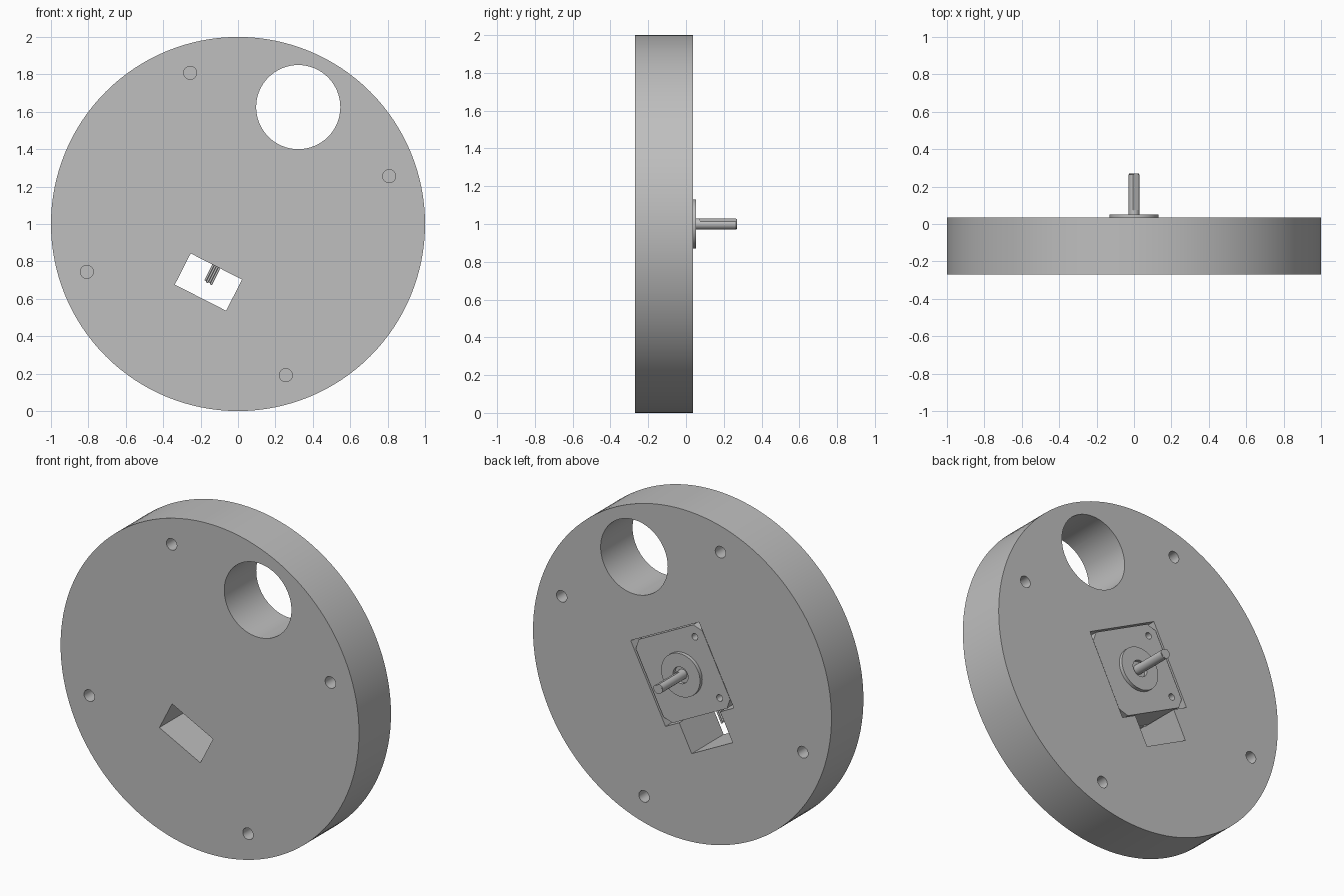
import bpy, bmesh
from math import radians, pi
from mathutils import Matrix, Vector

if "Cube" in bpy.data.objects:
    bpy.data.objects.remove(bpy.data.objects["Cube"])

grey = bpy.data.materials.new("plain_grey")
grey.use_nodes = True
colour = (0.52, 0.52, 0.52, 1)
grey.diffuse_color = colour
grey.node_tree.nodes["Principled BSDF"].inputs["Base Color"].default_value = colour

# The motor and its pocket are turned about the disc axis
CENTRE = Matrix.Translation((0, 0, 1))
TURNED = CENTRE @ Matrix.Rotation(radians(27), 4, 'Y')


def make(name, bm, frame):
    bm.transform(frame)
    bmesh.ops.recalc_face_normals(bm, faces=bm.faces)
    mesh = bpy.data.meshes.new(name)
    bm.to_mesh(mesh)
    bm.free()
    mesh.materials.append(grey)
    obj = bpy.data.objects.new(name, mesh)
    bpy.context.collection.objects.link(obj)
    return obj


def rod(name, x, z, r, y0, y1, frame=CENTRE, sides=32, r_end=None):
    """Cylinder or cone along y."""
    bm = bmesh.new()
    bmesh.ops.create_cone(bm, cap_ends=True, segments=sides, radius1=r_end or r,
                          radius2=r, depth=y1 - y0)
    place = Matrix.Translation((x, (y0 + y1) / 2, z)) @ Matrix.Rotation(pi / 2, 4, 'X')
    return make(name, bm, frame @ place)


def block(name, x0, x1, y0, y1, z0, z1, chamfer=0):
    bm = bmesh.new()
    bmesh.ops.create_cube(bm, size=1)
    bm.transform(Matrix.Translation(((x0 + x1) / 2, (y0 + y1) / 2, (z0 + z1) / 2))
                 @ Matrix.Diagonal((x1 - x0, y1 - y0, z1 - z0, 1)))
    if chamfer:
        along = [e for e in bm.edges
                 if abs((e.verts[0].co - e.verts[1].co).y) > 0.01]
        bmesh.ops.bevel(bm, geom=along, offset=chamfer, segments=1, affect='EDGES')
    return make(name, bm, TURNED)


def cut(target, cutters):
    bpy.context.view_layer.objects.active = target
    for c in cutters:
        mod = target.modifiers.new("cut", 'BOOLEAN')
        mod.operation = 'DIFFERENCE'
        mod.solver = 'EXACT'
        mod.object = c
        bpy.ops.object.modifier_apply(modifier=mod.name)
        bpy.data.objects.remove(c)


FRONT, BACK = -0.27, 0.036

# Disc with the large opening, motor pocket, wire window and blind screw holes
disc = rod("disc", 0, 0, 1, FRONT, BACK, sides=128)
cutters = [rod("opening", 0.322, 0.625, 0.225, -0.5, 0.5, sides=64),
           block("pocket", -0.257, 0.257, -0.21, 0.2, -0.257, 0.257),
           block("window", -0.154, 0.154, -0.5, 0.5, -0.442, -0.255)]
for k in range(4):
    spot = Matrix.Rotation(k * pi / 2, 3, 'Y') @ Vector((0.808, 0, 0.256))
    for y0, y1 in ((-0.4, FRONT + 0.1), (BACK - 0.1, 0.2)):
        cutters.append(rod("screw_hole", spot.x, spot.z, 0.035, y0, y1))
cut(disc, cutters)

# Motor body with chamfered corners and four mounting holes
FACE = 0.03
body = block("motor_body", -0.25, 0.25, -0.205, FACE, -0.25, 0.25, 0.045)
cut(body, [rod("mount_hole", sx * 0.183, sz * 0.183, 0.02, FACE - 0.05, 0.2, TURNED)
           for sx in (-1, 1) for sz in (-1, 1)])

# Raised round boss with a recess around the shaft
boss = rod("boss", 0, 0, 0.13, FACE - 0.01, 0.052, TURNED, 64)
cut(boss, [rod("recess", 0, 0, 0.05, FACE + 0.002, 0.2, TURNED)])

# Shaft with a flat side and a chamfered tip
shaft = rod("shaft", 0, 0, 0.029, 0, 0.264, TURNED)
tip = rod("shaft_tip", 0, 0, 0.024, 0.264, 0.27, TURNED, r_end=0.029)
for part in (shaft, tip):
    cut(part, [block("flat", -0.1, 0.1, 0.075, 0.4, 0.023, 0.1)])

# Lead wires leaving the motor through the window
for k in range(4):
    x = (k - 1.5) * 0.012
    curve = bpy.data.curves.new("lead_wire", 'CURVE')
    curve.dimensions = '3D'
    curve.bevel_depth = 0.006
    curve.bevel_resolution = 2
    curve.use_fill_caps = True
    line = curve.splines.new('POLY')
    line.points.add(1)
    for p, z in zip(line.points, (-0.24, -0.35 - 0.005 * (k % 2))):
        p.co = (x, -0.14, z, 1)
    curve.materials.append(grey)
    wire = bpy.data.objects.new("lead_wire", curve)
    wire.matrix_world = TURNED
    bpy.context.collection.objects.link(wire)

# Smooth the round walls, keep the edges sharp
bpy.ops.object.select_all(action='DESELECT')
for obj in (disc, body, boss, shaft, tip):
    obj.select_set(True)
bpy.context.view_layer.objects.active = disc
bpy.ops.object.shade_smooth_by_angle(angle=radians(30))
